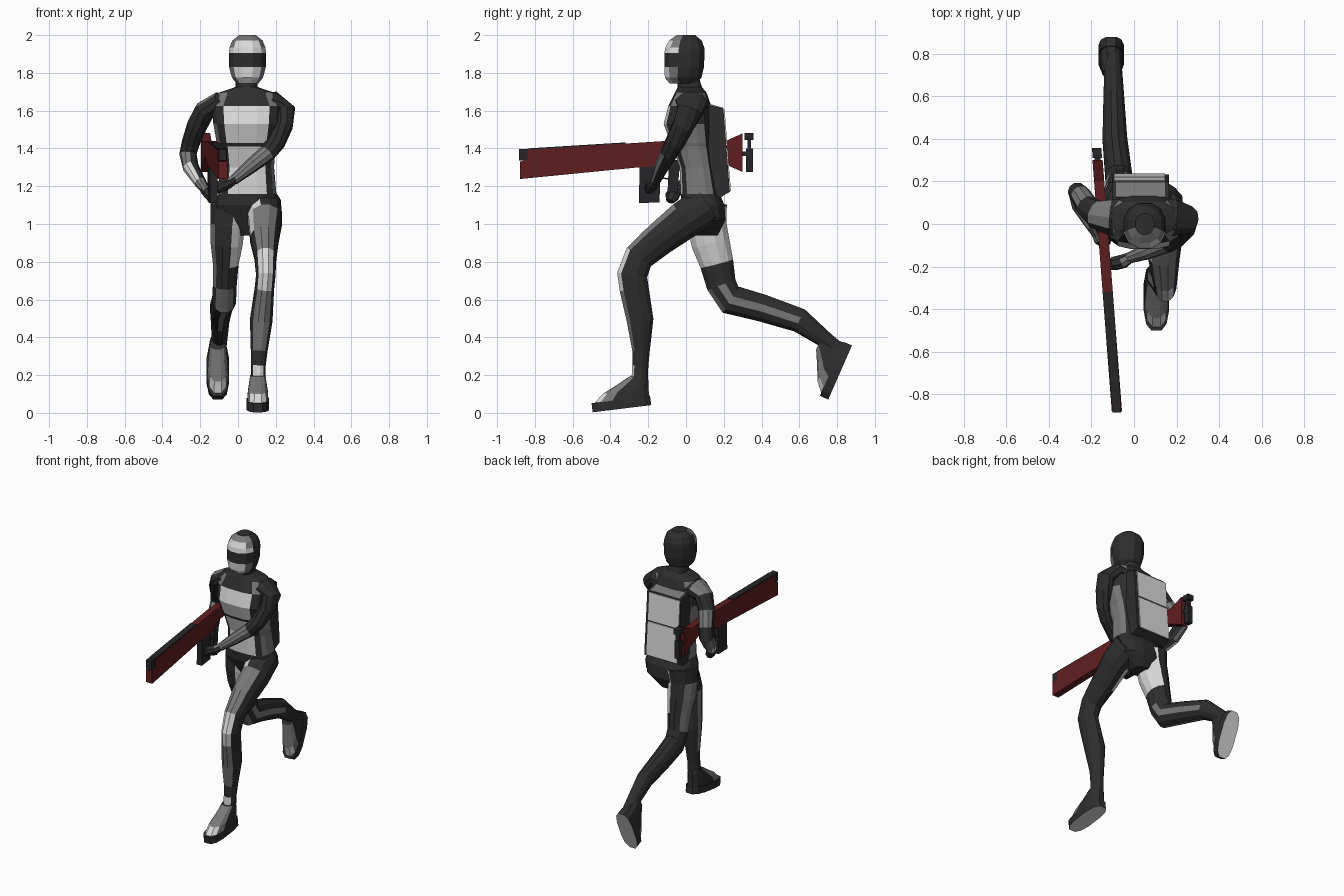
import bpy, bmesh, math
from mathutils import Vector, Matrix

COLOURS = [("dark suit", (0.027, 0.027, 0.028)), ("mid grey", (0.19, 0.19, 0.19)),
           ("light grey", (0.7, 0.7, 0.7)), ("dark red", (0.115, 0.013, 0.015)),
           ("black metal", (0.02, 0.02, 0.022))]
DARK, GREY, LIGHT, RED, BLACK = range(5)
MATS = []
for label, rgb in COLOURS:
    m = bpy.data.materials.new(label)
    m.diffuse_color = (*rgb, 1)
    MATS.append(m)


def finish(bm, name):
    me = bpy.data.meshes.new(name)
    for m in MATS:
        me.materials.append(m)
    bm.to_mesh(me)
    bm.free()
    ob = bpy.data.objects.new(name, me)
    bpy.context.collection.objects.link(ob)
    return ob


def loft(name, stations, rule, sides=12, ref=(1, 0, 0), flat=False, power=1.0, matrix=None):
    """Rings (x, y, z, half width, half depth) joined top-down; rule(row, u, v, normal) gives the colour."""
    bm = bmesh.new()
    pts = [Vector(s[:3]) for s in stations]
    rings = []
    for i, s in enumerate(stations):
        t = Vector((0, 0, -1)) if flat else (pts[min(i + 1, len(pts) - 1)] - pts[max(i - 1, 0)]).normalized()
        lat = Vector(ref)
        lat = (lat - t * lat.dot(t)).normalized()
        front = t.cross(lat)
        ring = []
        for j in range(sides):
            a = (j + 0.5) * math.tau / sides
            c, d = math.cos(a), math.sin(a)
            c = math.copysign(abs(c) ** power, c)
            d = math.copysign(abs(d) ** power, d)
            ring.append(bm.verts.new(pts[i] + lat * c * s[3] + front * d * s[4]))
        rings.append(ring)
    tagged = [(bm.faces.new(rings[0]), -1, 0, 0), (bm.faces.new(rings[-1]), -2, 0, 0)]
    for i in range(len(rings) - 1):
        for j in range(sides):
            k = (j + 1) % sides
            a = (j + 1) * math.tau / sides
            f = bm.faces.new((rings[i][j], rings[i][k], rings[i + 1][k], rings[i + 1][j]))
            tagged.append((f, i, math.cos(a), math.sin(a)))
    bmesh.ops.recalc_face_normals(bm, faces=bm.faces[:])
    for f, i, u, v in tagged:
        f.material_index = rule(i, u, v, f.normal)
    if matrix:
        bm.transform(matrix)
    return finish(bm, name)


def prism(name, profile, x0, x1, mat, shear=False):
    """Side profile (y, z) extruded across x; shear lines it up with the rifle."""
    bm = bmesh.new()
    sides = []
    for x in (x0, x1):
        sides.append([bm.verts.new((x + (-0.148 - 0.077 * y if shear else 0), y, z)) for y, z in profile])
    n = len(profile)
    bm.faces.new(sides[0])
    bm.faces.new(sides[1])
    for j in range(n):
        k = (j + 1) % n
        bm.faces.new((sides[0][j], sides[0][k], sides[1][k], sides[1][j]))
    bmesh.ops.recalc_face_normals(bm, faces=bm.faces[:])
    for f in bm.faces:
        f.material_index = mat
    return finish(bm, name)


def rect(y0, z0, y1, z1):
    return [(y0, z0), (y1, z0), (y1, z1), (y0, z1)]


# Torso with chest and belly panels
def torso_rule(i, u, v, n):
    if i in (3, 4, 6, 7) and v > 0.85:
        return LIGHT
    if 4 <= i <= 7 and abs(u) > 0.9:
        return GREY
    if i == 2 and 0.6 < abs(u) < 0.95:
        return GREY
    return DARK

loft("torso", [(.045, .01, 1.78, .055, .058), (.045, .02, 1.725, .06, .065), (.045, .025, 1.695, .15, .085),
               (.045, .02, 1.625, .185, .115), (.045, .01, 1.53, .178, .13), (.045, .03, 1.43, .16, .113),
               (.046, .035, 1.41, .152, .108), (.05, .06, 1.3, .143, .095), (.05, .075, 1.16, .155, .105),
               (.045, .09, 1.1, .175, .115), (.045, .11, 1.02, .155, .1), (.045, .11, .94, .05, .06)],
     torso_rule, sides=16, flat=True, power=0.7)


# Helmet with dark visor band and dark back
def head_rule(i, u, v, n):
    if i == -1 or v < 0.1 or i == 3:
        return DARK
    if i == 0:
        return GREY
    return LIGHT if v > 0.6 or i == 2 else GREY

loft("helmet", [(.05, 0, 2.0, .045, .05), (.05, -.003, 1.972, .082, .088), (.05, -.006, 1.935, .098, .106),
                (.05, -.008, 1.905, .102, .11), (.05, -.01, 1.83, .1, .108), (.05, -.015, 1.775, .085, .1),
                (.05, -.015, 1.745, .06, .075)], head_rule, flat=True, power=0.9)


# Legs
def front_leg_rule(i, u, v, n):
    if v > 0.6:
        if i == 0:
            return LIGHT if u < -0.3 else DARK
        return {1: GREY, 2: GREY, 3: LIGHT, 4: LIGHT, 5: GREY, 6: GREY, 7: DARK, 8: LIGHT}.get(i, DARK)
    if i in (0, 1) and u < -0.3:
        return LIGHT
    if i in (4, 5, 6) and u < -0.95:
        return GREY
    return DARK

loft("front_leg", [(.13, .11, 1.1, .1, .11), (.145, -.01, 1.02, .092, .105), (.14, -.14, .92, .078, .092),
                   (.145, -.25, .825, .06, .083), (.147, -.285, .73, .053, .083), (.14, -.275, .66, .053, .08),
                   (.123, -.243, .49, .062, .073), (.112, -.238, .33, .046, .048), (.108, -.242, .25, .04, .044),
                   (.107, -.245, .18, .04, .045), (.106, -.245, .12, .04, .045)], front_leg_rule)


def back_leg_rule(i, u, v, n):
    if i in (0, 1, 2) and u > 0.3:
        return LIGHT
    if i in (1, 2, 3) and u < -0.8:
        return GREY
    if i == 4 and v > 0.6 or i in (4, 5, 6) and (u > 0.95 or v > 0.95):
        return GREY
    return DARK

loft("back_leg", [(-.045, .11, 1.1, .105, .11), (-.055, .11, 1.0, .095, .107), (-.06, .13, .9, .088, .105),
                  (-.065, .163, .79, .07, .092), (-.07, .187, .68, .065, .082), (-.073, .235, .6, .065, .083),
                  (-.09, .4, .556, .06, .075), (-.095, .6, .49, .05, .067), (-.098, .74, .385, .042, .045),
                  (-.1, .8, .34, .038, .04)], back_leg_rule)


# Boots: upper plus dark sole with a pale tread, toes along -y before turning
def boot_rule(i, u, v, n):
    if v > 0.4 and i >= 0:
        return LIGHT if i == 2 and v > 0.8 else GREY
    return DARK

for name, x, y, z, pitch in (("front", .105, -.235, .035, 7), ("back", -.107, .858, .31, 66.3)):
    place = Matrix.Translation((x, y, z)) @ Matrix.Rotation(math.radians(pitch), 4, 'X')
    loft(name + "_boot", [(0, 0, .165, .042, .046), (0, -.03, .13, .047, .085), (0, -.075, .09, .054, .125),
                          (0, -.103, .04, .058, .155)], boot_rule, flat=True, power=0.8, matrix=place)
    loft(name + "_sole", [(0, -.105, .048, .061, .16), (0, -.105, 0, .061, .16)],
         lambda i, u, v, n: LIGHT if i == -2 else DARK, flat=True, power=0.7, matrix=place)


# Arms and hands
def right_arm_rule(i, u, v, n):
    if i == 1 and n.z > 0.5:
        return GREY
    if i == 3 and n.y > 0.2 or i in (5, 6, 7) and n.x < 0.2:
        return GREY if i != 6 else LIGHT
    return DARK

def left_arm_rule(i, u, v, n):
    if i in (5, 6) and (n.z > 0 or n.y < -0.6):
        return GREY
    return DARK

Y = (0, 1, 0)
loft("right_arm", [(0, .03, 1.615, .1, .06), (-.11, .03, 1.635, .088, .062), (-.175, .045, 1.6, .068, .056),
                   (-.217, .08, 1.52, .056, .054), (-.25, .135, 1.43, .048, .048), (-.265, .15, 1.37, .048, .046),
                   (-.25, .09, 1.3, .045, .043), (-.2, 0, 1.22, .032, .032), (-.175, -.045, 1.185, .025, .025)],
     right_arm_rule, 10, Y)
loft("left_arm", [(.09, .03, 1.62, .1, .06), (.195, .03, 1.64, .088, .062), (.25, .02, 1.6, .07, .056),
                  (.236, -.015, 1.52, .058, .055), (.2, -.06, 1.43, .052, .05), (.155, -.09, 1.375, .046, .046),
                  (.06, -.13, 1.3, .038, .038), (-.025, -.16, 1.23, .026, .026)], left_arm_rule, 10, Y)
hand_rule = lambda i, u, v, n: GREY if n.z > 0.6 and i == 0 else DARK
loft("right_hand", [(-.18, -.035, 1.19, .025, .025), (-.165, -.06, 1.17, .036, .03), (-.14, -.075, 1.145, .038, .03),
                    (-.125, -.085, 1.12, .022, .02)], hand_rule, 8, Y)
loft("left_hand", [(-.015, -.155, 1.24, .025, .024), (-.05, -.175, 1.215, .034, .03), (-.09, -.185, 1.2, .034, .035),
                   (-.115, -.2, 1.18, .02, .025)], hand_rule, 8, Y)

# Backpack with two pale plates on the back and one on top
prism("backpack", [(.1, 1.635), (.198, 1.61), (.232, 1.17), (.18, 1.14), (.1, 1.15)], -.1, .165, DARK)
for name, z0, z1 in (("pack_plate_upper", 1.415, 1.605), ("pack_plate_lower", 1.175, 1.405)):
    y0, y1 = (.198 + (1.61 - z) * .0773 for z in (z0, z1))
    prism(name, [(y0 - .002, z0), (y0 + .006, z0), (y1 + .006, z1), (y1 - .002, z1)], -.095, .145, LIGHT)
prism("pack_top_plate", [(.125, 1.628), (.195, 1.61), (.196, 1.616), (.126, 1.635)], -.085, .145, GREY)

# Rifle body, then its dark fittings
prism("rifle_body", [(-.88, 1.238), (-.88, 1.33), (-.84, 1.34), (-.84, 1.392), (-.1, 1.44), (.2, 1.435),
                     (.3, 1.48), (.3, 1.275), (.2, 1.32), (.08, 1.36), (-.06, 1.35), (-.1, 1.31), (-.25, 1.3)],
      -.024, .024, RED, True)
fittings = [("muzzle_block", rect(-.885, 1.335, -.835, 1.398), .02),
            ("top_rail", [(-.84, 1.39), (-.32, 1.424), (-.32, 1.432), (-.84, 1.4)], .022),
            ("magazine", [(-.25, 1.11), (-.14, 1.115), (-.135, 1.31), (-.245, 1.305)], .02),
            ("pistol_grip", [(-.1, 1.12), (-.05, 1.12), (-.03, 1.34), (-.09, 1.34)], .016),
            ("trigger_guard", [(-.14, 1.24), (-.09, 1.235), (-.09, 1.243), (-.14, 1.248)], .008),
            ("butt_stem", rect(.3, 1.36, .33, 1.385), .014),
            ("butt_bar", rect(.325, 1.28, .345, 1.48), .014),
            ("butt_top_pad", rect(.31, 1.445, .357, 1.482), .022),
            ("butt_lower_pad", rect(.318, 1.275, .355, 1.40), .018)]
for name, profile, half in fittings:
    prism(name, profile, -half, half, BLACK, True)
